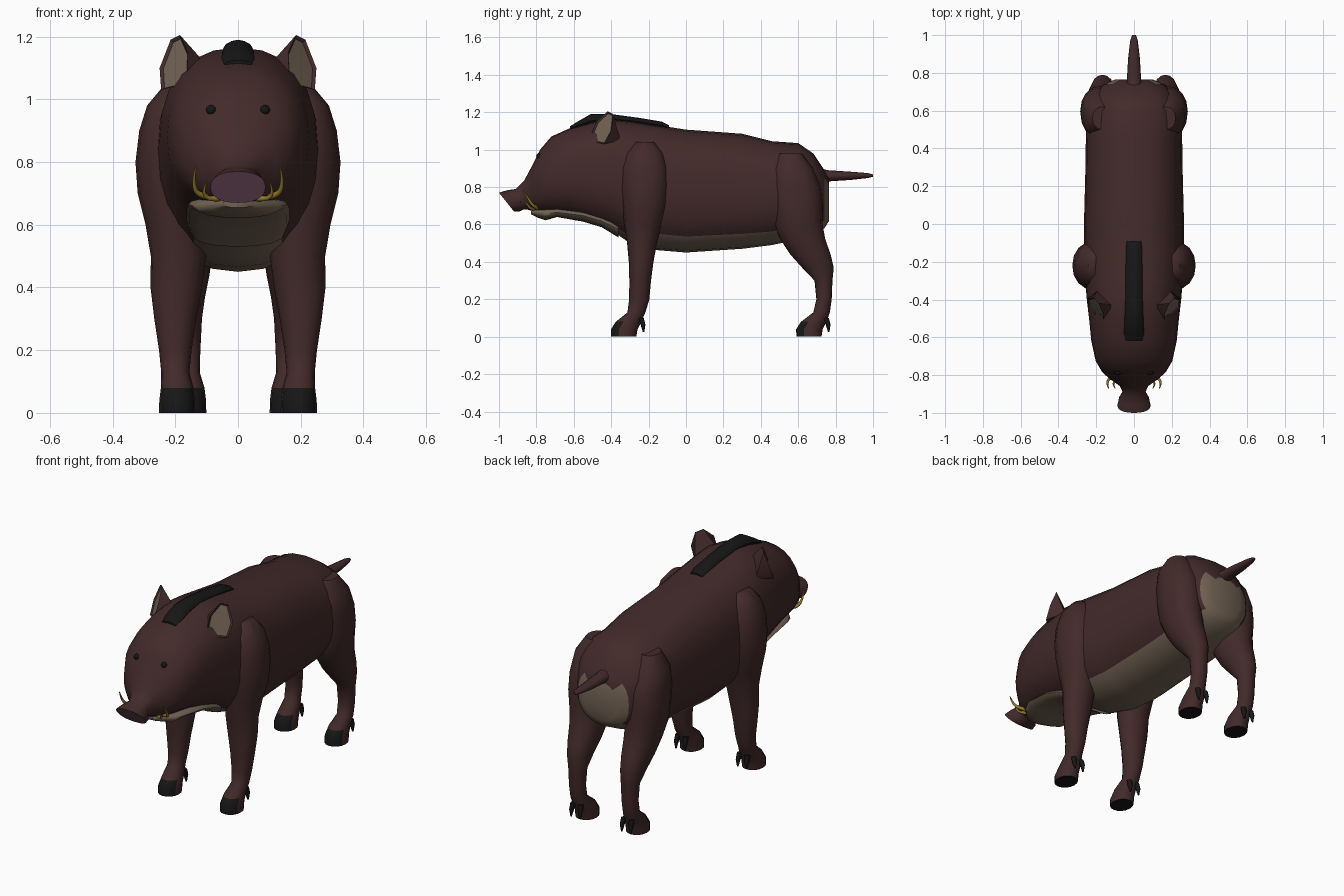
import bpy, bmesh, math
from math import sin, cos, pi
from mathutils import Vector

cube = bpy.data.objects.get("Cube")
if cube:
    bpy.data.objects.remove(cube, do_unlink=True)


def material(name, rgb):
    m = bpy.data.materials.new(name)
    m.use_nodes = True
    m.diffuse_color = (*rgb, 1)
    bsdf = next(n for n in m.node_tree.nodes if n.type == 'BSDF_PRINCIPLED')
    bsdf.inputs["Base Color"].default_value = (*rgb, 1)
    bsdf.inputs["Roughness"].default_value = 0.9
    return m


HIDE = material("brown hide", (0.055, 0.023, 0.023))
TAN = material("tan underside", (0.17, 0.125, 0.088))
BLACK = material("black bristle and hoof", (0.008, 0.008, 0.008))
PINK = material("pink nose", (0.2, 0.09, 0.14))
IVORY = material("yellow tusk", (0.3, 0.2, 0.025))


def finish(name, bm, mats, rule=None, angle=50):
    """Turn a bmesh into a smooth-shaded object; rule(face) picks the material slot."""
    bmesh.ops.recalc_face_normals(bm, faces=bm.faces)
    bm.normal_update()
    for f in bm.faces:
        f.smooth = True
        if rule:
            f.material_index = rule(f.calc_center_median(), f.normal)
    me = bpy.data.meshes.new(name)
    bm.to_mesh(me)
    bm.free()
    for m in mats:
        me.materials.append(m)
    me.set_sharp_from_angle(angle=math.radians(angle))
    ob = bpy.data.objects.new(name, me)
    bpy.context.collection.objects.link(ob)
    return ob


def loft(name, rings, mats, rule=None):
    """Skin a list of closed rings of points and cap both ends."""
    bm = bmesh.new()
    loops = [[bm.verts.new(p) for p in r] for r in rings]
    n = len(loops[0])
    for a, b in zip(loops, loops[1:]):
        for i in range(n):
            j = (i + 1) % n
            bm.faces.new((a[i], a[j], b[j], b[i]))
    bm.faces.new(loops[0])
    bm.faces.new(loops[-1])
    return finish(name, bm, mats, rule)


def oval(n, p):
    """Unit superellipse as (side, up) pairs."""
    def power(v):
        return math.copysign(abs(v) ** (2 / p), v)
    return [(power(sin(2 * pi * i / n)), power(cos(2 * pi * i / n))) for i in range(n)]


def along_y(rings, n=24, p=2.3):
    """Rings given as y at top, y at bottom, low z, high z, half width."""
    return [[(w * s, (yt + yb) / 2 + (yt - yb) / 2 * u, (lo + hi) / 2 + (hi - lo) / 2 * u)
             for s, u in oval(n, p)] for yt, yb, lo, hi, w in rings]


def along_z(rings, side, n=16):
    """Rings given as z, centre x, centre y, half width, half depth."""
    return [[(side * (x + rx * s), y + ry * u, z) for s, u in oval(n, 2.1)]
            for z, x, y, rx, ry in rings]


# Body, neck, head and snout in one skin
def body_rule(c, n):
    if c.y < -0.93 and n.y < -0.6:
        return 2
    if c.y > 0.7:
        return int(c.z < 0.83 and abs(c.x) < 0.14)
    if c.y > -0.35:
        return int(c.z < 0.548 or (c.y > 0.5 and n.z < -0.7))
    return int(c.y > -0.8 and c.z < 0.6 - 0.25 * (c.y + 0.4))


loft("body", along_y([
    (-1.0, -0.92, 0.67, 0.77, 0.088), (-0.96, -0.89, 0.67, 0.782, 0.08),
    (-0.91, -0.87, 0.68, 0.79, 0.06), (-0.865, -0.85, 0.68, 0.835, 0.075),
    (-0.825, -0.82, 0.67, 0.91, 0.125), (-0.78, -0.79, 0.66, 1.0, 0.168),
    (-0.72, -0.73, 0.655, 1.07, 0.203), (-0.62, -0.62, 0.64, 1.115, 0.226),
    (-0.5, -0.5, 0.6, 1.15, 0.238), (-0.4, -0.4, 0.57, 1.165, 0.25),
    (-0.3, -0.3, 0.5, 1.155, 0.258), (-0.18, -0.18, 0.465, 1.135, 0.265),
    (0, 0, 0.45, 1.107, 0.265), (0.3, 0.3, 0.47, 1.085, 0.257),
    (0.46, 0.46, 0.49, 1.045, 0.255), (0.6, 0.6, 0.52, 1.035, 0.25),
    (0.68, 0.68, 0.55, 0.98, 0.22), (0.74, 0.74, 0.58, 0.89, 0.16),
    (0.765, 0.765, 0.62, 0.84, 0.1)]), [HIDE, TAN, PINK], body_rule)

# Lower jaw and throat
loft("lower_jaw", along_y([(y, y, lo, hi, w) for y, lo, hi, w in (
    (-0.83, 0.655, 0.68, 0.05), (-0.79, 0.635, 0.69, 0.09), (-0.75, 0.622, 0.69, 0.13),
    (-0.69, 0.64, 0.69, 0.158), (-0.55, 0.615, 0.68, 0.165),
    (-0.45, 0.585, 0.65, 0.165), (-0.36, 0.53, 0.62, 0.15))], 16), [TAN])

# Bristle ridge along the neck
loft("mane", along_y([(y, y, lo, hi, w) for y, lo, hi, w in (
    (-0.62, 1.1, 1.125, 0.045), (-0.58, 1.11, 1.15, 0.053), (-0.51, 1.12, 1.19, 0.05),
    (-0.4, 1.14, 1.19, 0.046), (-0.25, 1.13, 1.17, 0.044),
    (-0.13, 1.11, 1.15, 0.043), (-0.09, 1.1, 1.13, 0.038))], 12, 1.7), [BLACK])

# Tail
loft("tail", along_y([(y, y, lo, hi, w) for y, lo, hi, w in (
    (0.68, 0.82, 0.91, 0.045), (0.76, 0.83, 0.89, 0.038), (0.88, 0.838, 0.882, 0.031),
    (0.97, 0.848, 0.875, 0.02), (1.0, 0.855, 0.868, 0.01))], 12, 2), [HIDE])

FRONT_LEG = [
    (1.04, 0.2, -0.22, 0.04, 0.05), (0.98, 0.21, -0.22, 0.08, 0.1),
    (0.9, 0.21, -0.22, 0.105, 0.125), (0.8, 0.21, -0.22, 0.117, 0.13),
    (0.7, 0.21, -0.22, 0.11, 0.12), (0.6, 0.2, -0.23, 0.095, 0.1),
    (0.5, 0.19, -0.235, 0.088, 0.08), (0.4, 0.197, -0.24, 0.082, 0.066),
    (0.3, 0.2, -0.245, 0.067, 0.058), (0.2, 0.2, -0.25, 0.052, 0.054),
    (0.13, 0.2, -0.265, 0.045, 0.048)]
REAR_LEG = [
    (0.98, 0.17, 0.56, 0.05, 0.06), (0.9, 0.18, 0.57, 0.09, 0.11),
    (0.8, 0.18, 0.585, 0.102, 0.135), (0.7, 0.18, 0.595, 0.105, 0.135),
    (0.6, 0.175, 0.6, 0.1, 0.13), (0.52, 0.17, 0.625, 0.09, 0.12),
    (0.44, 0.168, 0.665, 0.077, 0.108), (0.37, 0.167, 0.705, 0.062, 0.085),
    (0.3, 0.165, 0.735, 0.05, 0.048), (0.2, 0.165, 0.738, 0.045, 0.041),
    (0.13, 0.165, 0.725, 0.043, 0.044)]


def leg(name, rings, side):
    """Leg ending in a hoof with two dewclaws behind it."""
    _, x, y, _, _ = rings[-1]
    x -= 0.006
    foot = [(0.08, x, y - 0.042, 0.052, 0.068), (0.04, x, y - 0.065, 0.057, 0.071),
            (0, x, y - 0.068, 0.058, 0.067)]
    loft(name, along_z(rings + foot, side), [HIDE, BLACK],
         lambda c, n: int(c.z < 0.075 and (c.y < y - 0.09 or n.z < -0.9)))
    for k in (-1, 1):
        claw = [(0.1, x + 0.025 * k, y + 0.025, 0.014, 0.014),
                (0.065, x + 0.027 * k, y + 0.035, 0.013, 0.013),
                (0.025, x + 0.028 * k, y + 0.038, 0.004, 0.004)]
        loft(name + "_dewclaw", along_z(claw, side, 8), [BLACK])


def ear(name, side):
    """Wedge ear with a sunken pale inner face."""
    outline = [(0.165, -0.52, 1.05), (0.245, -0.44, 1.03), (0.25, -0.4, 1.1),
               (0.215, -0.39, 1.19), (0.185, -0.42, 1.205), (0.16, -0.48, 1.15),
               (0.1, -0.43, 1.11), (0.19, -0.35, 1.05)]
    bm = bmesh.new()
    for x, y, z in outline:
        bm.verts.new((side * x, y, z))
    bmesh.ops.convex_hull(bm, input=bm.verts)
    bmesh.ops.recalc_face_normals(bm, faces=bm.faces)
    bm.normal_update()
    facing = Vector((0.71 * side, -0.63, 0.33))
    inner = [f for f in bm.faces if f.normal.dot(facing) > 0.85]
    bmesh.ops.inset_region(bm, faces=inner, thickness=0.01, depth=-0.008)
    for f in inner:
        f.material_index = 1
    finish(name, bm, [HIDE, TAN], angle=35)


def tusk(name, points, radius, side):
    """Curved tapering tooth."""
    cu = bpy.data.curves.new(name, 'CURVE')
    cu.dimensions = '3D'
    cu.bevel_depth = radius
    cu.bevel_resolution = 2
    cu.resolution_u = 4
    cu.use_fill_caps = True
    sp = cu.splines.new('NURBS')
    sp.points.add(len(points) - 1)
    sp.use_endpoint_u = True
    sp.order_u = 3
    for i, (pt, (x, y, z)) in enumerate(zip(sp.points, points)):
        pt.co = (side * x, y, z, 1)
        pt.radius = 1 - 0.8 * i / (len(points) - 1)
    cu.materials.append(IVORY)
    bpy.context.collection.objects.link(bpy.data.objects.new(name, cu))


# Paired parts
for side, label in ((1, "left"), (-1, "right")):
    leg(label + "_front_leg", FRONT_LEG, side)
    leg(label + "_rear_leg", REAR_LEG, side)
    ear(label + "_ear", side)
    tusk(label + "_large_tusk", [(0.08, -0.79, 0.69), (0.125, -0.81, 0.69),
                                 (0.145, -0.84, 0.73), (0.135, -0.87, 0.785)], 0.013, side)
    tusk(label + "_small_tusk", [(0.06, -0.81, 0.685), (0.1, -0.83, 0.68),
                                 (0.112, -0.85, 0.71), (0.1, -0.87, 0.74)], 0.01, side)
    bm = bmesh.new()
    bmesh.ops.create_uvsphere(bm, u_segments=12, v_segments=8, radius=0.016)
    bmesh.ops.translate(bm, verts=bm.verts, vec=(0.086 * side, -0.785, 0.966))
    finish(label + "_eye", bm, [BLACK])
